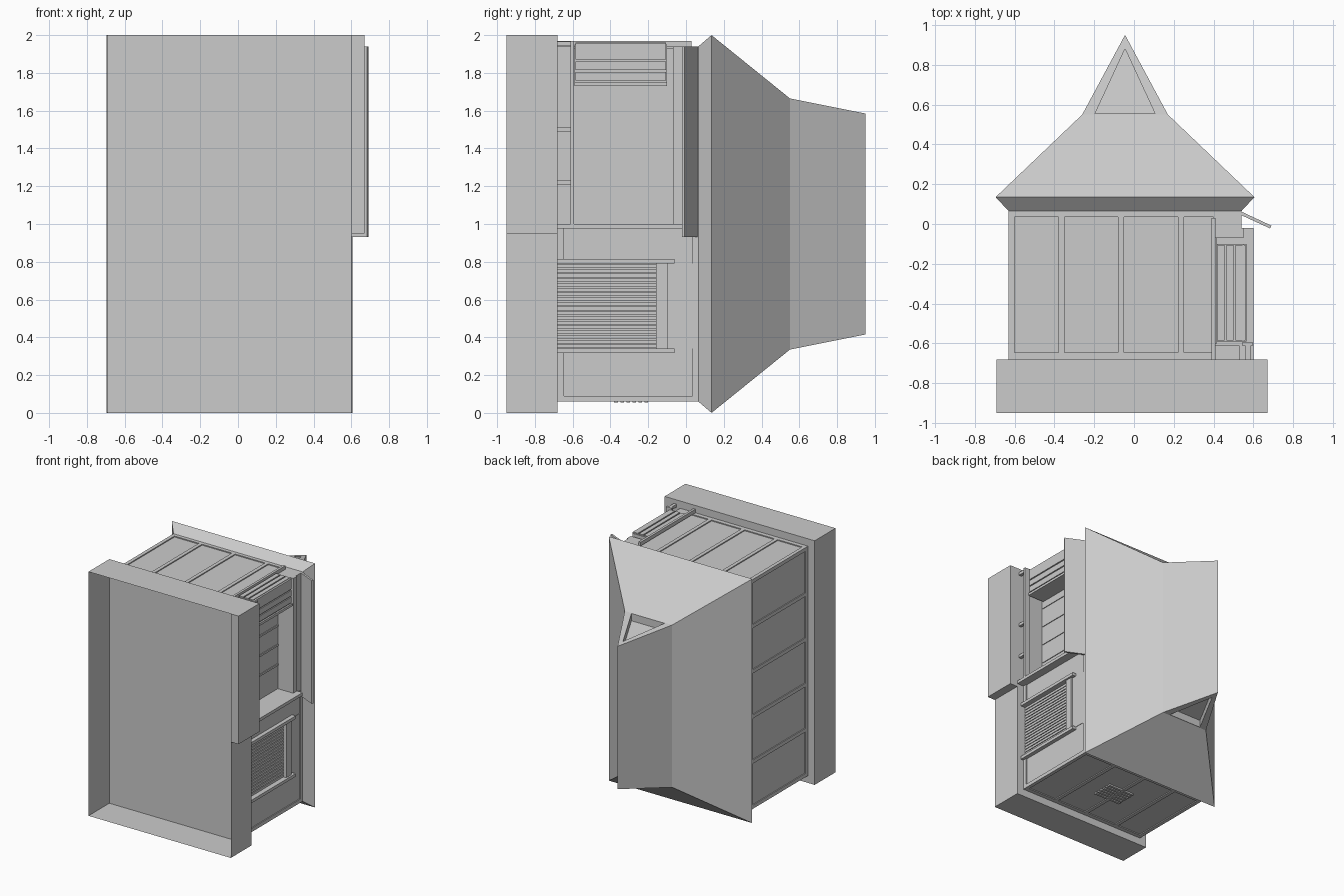
import bpy, bmesh

if "Cube" in bpy.data.objects:
    bpy.data.objects.remove(bpy.data.objects["Cube"])

XC = -0.045          # house centreline
Y0, Y1 = -0.68, 0.07  # foot and head of the walls (the house lies on its side)


def mesh_object(name, verts, faces):
    me = bpy.data.meshes.new(name)
    me.from_pydata(verts, [], faces)
    bm = bmesh.new()
    bm.from_mesh(me)
    bmesh.ops.recalc_face_normals(bm, faces=bm.faces)
    bm.to_mesh(me)
    bm.free()
    ob = bpy.data.objects.new(name, me)
    bpy.context.collection.objects.link(ob)
    return ob


def boxes(name, specs):
    """One object from several (x0, x1, y0, y1, z0, z1) boxes."""
    verts, faces = [], []
    for x0, x1, y0, y1, z0, z1 in specs:
        n = len(verts)
        verts += [(x, y, z) for x in (x0, x1) for y in (y0, y1) for z in (z0, z1)]
        for f in ((0, 1, 3, 2), (4, 6, 7, 5), (0, 4, 5, 1), (2, 3, 7, 6), (0, 2, 6, 4), (1, 5, 7, 3)):
            faces.append([n + i for i in f])
    return mesh_object(name, verts, faces)


def prism_y(name, outline, y0, y1):
    """Extrude an (x, z) outline along y."""
    n = len(outline)
    verts = [(x, y, z) for y in (y0, y1) for x, z in outline]
    faces = [list(range(n)), list(range(n, 2 * n))]
    faces += [[i, (i + 1) % n, n + (i + 1) % n, n + i] for i in range(n)]
    return mesh_object(name, verts, faces)


# Foundation: shell open towards the front, floor at its back
foundation = boxes("foundation", [(-0.69, 0.60, -0.95, Y0, 0, 2)])
bm = bmesh.new()
bm.from_mesh(foundation.data)
front = [f for f in bm.faces if f.calc_center_median().y < -0.94]
bmesh.ops.delete(bm, geom=front, context='FACES')
bm.to_mesh(foundation.data)
bm.free()
boxes("porch_foundation", [(0.60, 0.67, -0.95, Y0, 0.95, 2)])

# Wall core with garage recess and porch notch
prism_y("wall_core", [(-0.622, 0.068), (0.532, 0.068), (0.532, 0.34), (0.50, 0.34), (0.50, 0.79),
                      (0.532, 0.79), (0.532, 0.98), (0.41, 0.98), (0.41, 1.932), (-0.622, 1.932)], Y0, Y1)
boxes("wall_over_openings", [(0.49, 0.535, -0.16, Y1, 0.34, 0.79), (0.40, 0.54, -0.05, Y1, 0.98, 1.94)])

# Base and head trim around the walls, and battens between panels
trim = []
for a, b in ((Y0, -0.645), (0.035, Y1)):
    trim += [(-0.63, -0.60, a, b, 0.06, 1.94), (-0.63, 0.54, a, b, 0.06, 0.09),
             (-0.63, 0.41, a, b, 1.91, 1.94)]
trim += [(0.51, 0.54, Y0, -0.645, 0.06, 0.34), (0.51, 0.54, Y0, -0.645, 0.79, 0.98),
         (0.51, 0.54, 0.035, Y1, 0.06, 0.98)]
boxes("wall_trim", trim)
bat = []
for x in (-0.615, -0.365, -0.065, 0.235, 0.525):
    bat.append((x - 0.015, x + 0.015, Y0, Y1, 0.06, 0.09))
    if x < 0.5:
        bat.append((x - 0.015, x + 0.015, Y0, Y1, 1.91, 1.94))
for i in range(6):
    z = 0.075 + i * 0.37
    bat.append((-0.63, -0.60, Y0, Y1, z - 0.015, z + 0.015))
bat += [(0.40, 0.416, -0.6, -0.05, z - 0.008, z + 0.008) for z in (1.2, 1.36, 1.52, 1.68)]
boxes("wall_battens", bat)

# Vent grille on the low wall
boxes("vent_grille", [(XC - 0.12, XC + 0.12, y - 0.01, y + 0.01, 0.055, 0.08)
                      for y in [-0.37 + 0.032 * i for i in range(6)]])

# Garage: slatted door, side jambs, header
pitch = 0.45 / 18
boxes("garage_door_slats", [(0.49, 0.525, Y0, -0.16, 0.34 + i * pitch + 0.003, 0.34 + (i + 1) * pitch - 0.003)
                            for i in range(18)])
boxes("garage_frame", [(0.53, 0.565, Y0, -0.06, z, z + 0.025) for z in (0.317, 0.79)]
      + [(0.50, 0.55, -0.16, -0.095, 0.34, 0.79)])

# Porch: end fins, beam, railing
boxes("porch_fins", [(0.40, 0.60, Y0, -0.02, 0.975, 1.0), (0.39, 0.41, Y0, 0.03, 1.94, 1.97)])
boxes("porch_beam", [(0.41, 0.55, -0.07, -0.02, 0.98, 1.94)])
boxes("porch_rail", [(0.545, 0.595, -0.612, -0.592, 1.0, 1.97)])
boxes("porch_rail_posts", [(0.56, 0.585, Y0, -0.61, z, z + 0.024) for z in (1.21, 1.49, 1.942)])
boxes("porch_step", [(0.41, 0.53, Y0, -0.61, 1.0, 1.94)])

# Porch screen: slatted box at the porch end
screen = [(0.42, 0.552, -0.59, -0.10, 1.75, 1.95), (0.415, 0.565, -0.59, -0.10, 1.73, 1.75)]
screen += [(0.54, 0.56, -0.585, -0.105, z, z + 0.046) for z in (1.76, 1.815, 1.87, 1.91)]
screen += [(x, x + 0.035, -0.585, -0.105, 1.94, 1.96) for x in (0.42, 0.465, 0.51)]
boxes("porch_screen", screen)

# Porch roof: thin sloped slab
prof = [(0.54, 0.062), (0.69, -0.008), (0.683, -0.022), (0.54, 0.044)]
mesh_object("porch_roof", [(x, y, z) for z in (0.93, 1.94) for x, y in prof],
            [(0, 1, 2, 3), (4, 5, 6, 7)] + [(i, (i + 1) % 4, 4 + (i + 1) % 4, 4 + i) for i in range(4)])

# Roof: rings of soffit, eave and break line, then the ridge, with a recessed gable at each end
verts, faces = [], []
for y, hx, hz in ((0.065, 0.585, 0.94), (0.135, 0.65, 1.0), (0.55, 0.215, 0.665)):
    verts += [(XC + sx * hx, y, 1 + sz * hz) for sx, sz in ((-1, -1), (1, -1), (1, 1), (-1, 1))]
verts += [(XC, 0.95, 0.415), (XC, 0.95, 1.585)]
faces.append((0, 1, 2, 3))
for r in (0, 4):
    faces += [(r + i, r + (i + 1) % 4, r + 4 + (i + 1) % 4, r + 4 + i) for i in range(4)]
faces += [(9, 10, 13, 12), (11, 8, 12, 13)]
for s, (a, b, c) in ((-1, (8, 9, 12)), (1, (11, 10, 13))):
    n = len(verts)
    for depth in (0, 0.06):
        for dx, y in ((-0.15, 0.556), (0.15, 0.556), (0, 0.88)):
            verts.append((XC + dx, y, 1 + s * (0.665 - (y - 0.55) * 0.2 - depth)))
    outer = (a, b, c)
    for i in range(3):
        j = (i + 1) % 3
        faces += [(outer[i], outer[j], n + j, n + i), (n + i, n + j, n + 3 + j, n + 3 + i)]
    faces.append((n + 3, n + 4, n + 5))
mesh_object("roof", verts, faces)
